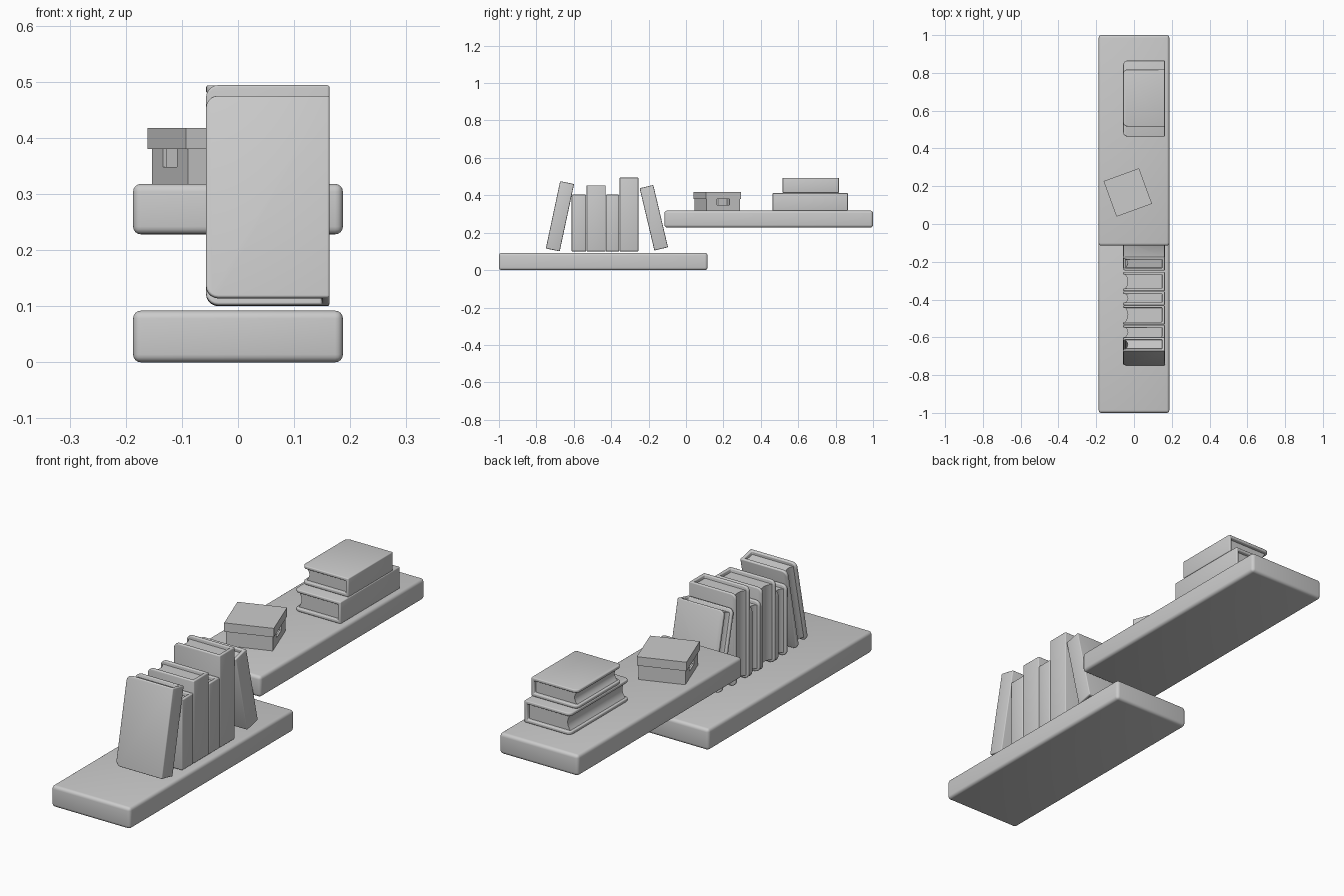
import bpy, bmesh, math
from mathutils import Matrix

if "Cube" in bpy.data.objects:
    bpy.data.objects.remove(bpy.data.objects["Cube"])

COVER, SPINE_X, EDGE_X = 0.014, 0.163, -0.057


def finish(name, bm, loc=(0, 0, 0), rot=(0, 0, 0), smooth=True):
    bmesh.ops.recalc_face_normals(bm, faces=bm.faces[:])
    me = bpy.data.meshes.new(name)
    bm.to_mesh(me)
    bm.free()
    ob = bpy.data.objects.new(name, me)
    ob.location, ob.rotation_euler = loc, rot
    bpy.context.collection.objects.link(ob)
    if smooth:
        bpy.ops.object.select_all(action='DESELECT')
        ob.select_set(True)
        bpy.context.view_layer.objects.active = ob
        bpy.ops.object.shade_smooth_by_angle(angle=math.radians(35))
    return ob


def bevel(bm, edges, r, seg):
    bmesh.ops.bevel(bm, geom=edges, offset=r, segments=seg, profile=0.5,
                    affect='EDGES', clamp_overlap=True)


def box(name, size, loc, rot=(0, 0, 0), r=0, seg=4):
    bm = bmesh.new()
    bmesh.ops.create_cube(bm, size=1, matrix=Matrix.Diagonal((*size, 1)))
    if r:
        bevel(bm, bm.edges[:], r, seg)
    return finish(name, bm, loc, rot, smooth=r > 0)


def extrude_profile(pts, h):
    # closed outline in x/y, extruded along z and centred
    bm = bmesh.new()
    f = bm.faces.new([bm.verts.new((x, y, -h / 2)) for x, y in pts])
    res = bmesh.ops.extrude_face_region(bm, geom=[f])
    verts = [v for v in res['geom'] if isinstance(v, bmesh.types.BMVert)]
    bmesh.ops.translate(bm, verts=verts, vec=(0, 0, h))
    bmesh.ops.recalc_face_normals(bm, faces=bm.faces[:])
    return bm


def book(name, t, h, loc, rot_x=0):
    a, c = t / 2, t / 2 - COVER
    rot = (math.radians(rot_x), 0, 0)
    # wrap-around cover: spine on +x, open towards -x
    bm = extrude_profile([(EDGE_X, -a), (SPINE_X, -a), (SPINE_X, a), (EDGE_X, a),
                          (EDGE_X, c), (SPINE_X - COVER, c),
                          (SPINE_X - COVER, -c), (EDGE_X, -c)], h)
    corners = [e for e in bm.edges if all(abs(v.co.x - EDGE_X) < 1e-5 for v in e.verts)
               and abs(e.verts[0].co.z - e.verts[1].co.z) < 1e-5]
    bevel(bm, corners, 0.022, 5)
    bm.normal_update()
    bevel(bm, [e for e in bm.edges if e.calc_face_angle(0) > 0.9], 0.004, 3)
    finish(name + "_cover", bm, loc, rot)
    # page block with hollow fore edge
    g = c + 0.001
    n = 8
    pts = [(SPINE_X - COVER + 0.001, -g)]
    for i in range(n + 1):
        u = -1 + 2 * i / n
        pts.append((EDGE_X + 0.010 + 0.014 * (1 - u * u), u * g))
    pts.append((SPINE_X - COVER + 0.001, g))
    finish(name + "_pages", extrude_profile(pts, h - 0.03), loc, rot)


# Two overlapping shelves
box("lower_shelf", (0.374, 1.115, 0.092), (0, -0.4425, 0.046), r=0.014)
box("upper_shelf", (0.374, 1.115, 0.09), (0, 0.4425, 0.273), r=0.014)

# Upright books: y start, y end, top
for i, (y0, y1, top) in enumerate([(-0.611, -0.534, 0.403), (-0.532, -0.430, 0.453),
                                   (-0.429, -0.357, 0.403), (-0.355, -0.254, 0.494)]):
    book(f"upright_book_{i + 1}", y1 - y0, top - 0.1, (0, (y0 + y1) / 2, (top + 0.1) / 2))

# Leaning books at each end of the row
book("leaning_book_front", 0.076, 0.368, (0, -0.674, 0.288), -12)
book("leaning_book_back", 0.075, 0.342, (0, -0.172, 0.28), 13.3)

# Stacked books lying flat
book("stacked_book_lower", 0.094, 0.402, (0, 0.664, 0.365), 90)
book("stacked_book_upper", 0.081, 0.302, (0, 0.667, 0.453), 90)

# Storage box with lid and hand holes on two sides
cx, cy, turn = -0.033, 0.167, (0, 0, math.radians(20))
body = box("storage_box_body", (0.188, 0.188, 0.09), (cx, cy, 0.362), turn)
lid = box("storage_box_lid", (0.2, 0.2, 0.038), (cx, cy, 0.399), turn)
cavity = box("body_cavity_cutter", (0.172, 0.172, 0.1), (cx, cy, 0.375), turn)
slot = box("hand_hole_cutter", (0.22, 0.072, 0.033), (cx, cy, 0.3645), turn)
under = box("lid_cavity_cutter", (0.188, 0.188, 0.04), (cx, cy, 0.388), turn)
for target, cutter in ((body, cavity), (body, slot), (lid, under)):
    m = target.modifiers.new("cut", 'BOOLEAN')
    m.operation, m.solver, m.object = 'DIFFERENCE', 'EXACT', cutter
    cutter.hide_render = True
    cutter.display_type = 'WIRE'
